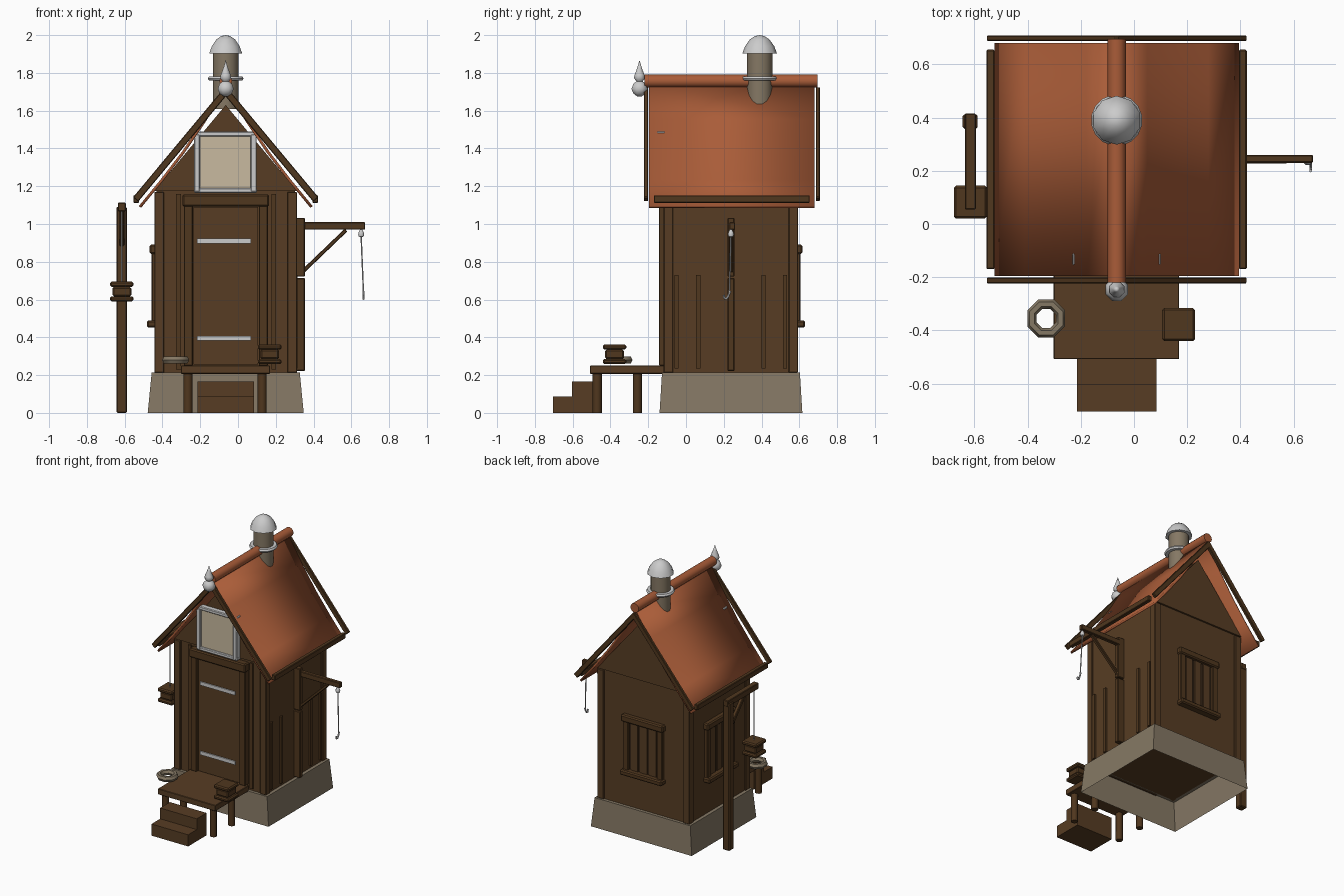
import bpy, bmesh, math
from mathutils import Vector

if "Cube" in bpy.data.objects:
    bpy.data.objects.remove(bpy.data.objects["Cube"])


def material(name, r, g, b):
    m = bpy.data.materials.new(name)
    m.diffuse_color = (r, g, b, 1)
    m.use_nodes = True
    m.node_tree.nodes["Principled BSDF"].inputs["Base Color"].default_value = m.diffuse_color
    return m


WOOD = material("wood brown", 0.095, 0.046, 0.017)
TRIM = material("dark wood", 0.080, 0.038, 0.013)
ROOF = material("roof rust", 0.40, 0.108, 0.040)
STONE = material("stone", 0.235, 0.188, 0.128)
METAL = material("pale metal", 0.60, 0.60, 0.60)
CREAM = material("cream panel", 0.58, 0.49, 0.35)
DARK = material("dark pane", 0.035, 0.018, 0.008)

CX, CY = -0.065, 0.238  # house centre


def finish(name, bm, mat, smooth=None, bevel=0):
    bmesh.ops.recalc_face_normals(bm, faces=bm.faces)
    me = bpy.data.meshes.new(name)
    bm.to_mesh(me)
    bm.free()
    me.materials.append(mat)
    ob = bpy.data.objects.new(name, me)
    bpy.context.collection.objects.link(ob)
    if bevel:
        b = ob.modifiers.new("bevel", 'BEVEL')
        b.width = bevel
        b.segments = 1
    if smooth:
        bpy.ops.object.select_all(action='DESELECT')
        ob.select_set(True)
        bpy.context.view_layer.objects.active = ob
        bpy.ops.object.shade_smooth_by_angle(angle=math.radians(smooth))
    return ob


def beam(name, p, q, w, h, mat, bevel=0.004):
    """Rectangular bar from p to q: w across, h in the upright direction."""
    p, q = Vector(p), Vector(q)
    d = (q - p).normalized()
    side = Vector((1, 0, 0)) if abs(d.y) > 0.5 or abs(d.z) > 0.99 else Vector((0, 1, 0))
    up = d.cross(side).normalized()
    bm = bmesh.new()
    rings = [[bm.verts.new(e + side * (a * w / 2) + up * (b * h / 2))
              for a, b in ((-1, -1), (1, -1), (1, 1), (-1, 1))] for e in (p, q)]
    for r in rings:
        bm.faces.new(r)
    for i in range(4):
        j = (i + 1) % 4
        bm.faces.new((rings[0][i], rings[0][j], rings[1][j], rings[1][i]))
    return finish(name, bm, mat, bevel=bevel)


def box(name, x0, x1, y0, y1, z0, z1, mat, bevel=0):
    c = (x0 + x1) / 2, (y0 + y1) / 2
    return beam(name, (*c, z0), (*c, z1), x1 - x0, y1 - y0, mat, bevel)


def lathe(name, x, y, profile, n, mat, smooth=50):
    """Turn (radius, height) pairs around an upright axis."""
    bm = bmesh.new()
    rings = [[bm.verts.new((x + r * math.cos(t), y + r * math.sin(t), z))
              for t in (2 * math.pi * (k + 0.5) / n for k in range(n))] for r, z in profile]
    closed = profile[0] == profile[-1]
    for a, b in zip(rings, rings[1:]):
        for i in range(n):
            j = (i + 1) % n
            bm.faces.new((a[i], a[j], b[j], b[i]))
    if not closed:
        bm.faces.new(rings[0])
        bm.faces.new(rings[-1])
    bmesh.ops.remove_doubles(bm, verts=bm.verts, dist=1e-5)
    return finish(name, bm, mat, smooth)


def rod(name, p, q, r, n, mat):
    """Round bar between two points."""
    p, q = Vector(p), Vector(q)
    bm = bmesh.new()
    bmesh.ops.create_cone(bm, cap_ends=True, segments=n, radius1=r, radius2=r, depth=(q - p).length)
    rot = (q - p).to_track_quat('Z', 'Y')
    for v in bm.verts:
        v.co = rot @ v.co + (p + q) / 2
    return finish(name, bm, mat, 50)


def crate(name, x, y, z):
    for part, r, a, b in (("bottom", 0.062, 0, 0.027), ("body", 0.05, 0.027, 0.077), ("lid", 0.062, 0.077, 0.105)):
        box(f"{name}_{part}", x - r, x + r, y - r, y + r, z + a, z + b, TRIM, 0.008)


# Flared stone base, open underneath
bm = bmesh.new()
rings = [[bm.verts.new((CX + sx * hx, CY + sy * hy, z)) for sx, sy in ((-1, -1), (1, -1), (1, 1), (-1, 1))]
         for hx, hy, z in ((0.413, 0.378, 0), (0.392, 0.365, 0.213))]
for i in range(4):
    j = (i + 1) % 4
    bm.faces.new((rings[0][i], rings[0][j], rings[1][j], rings[1][i]))
bm.faces.new(rings[1])
finish("stone_base", bm, STONE)

# House body with gables
Y0, Y1 = -0.105, 0.58
bm = bmesh.new()
pts = [(-0.367, 0.212), (0.367, 0.212), (0.367, 1.175), (0, 1.625), (-0.367, 1.175)]
face = bm.faces.new([bm.verts.new((CX + x, Y0, z)) for x, z in pts])
ext = bmesh.ops.extrude_face_region(bm, geom=[face])
bmesh.ops.translate(bm, vec=(0, Y1 - Y0, 0), verts=[v for v in ext["geom"] if isinstance(v, bmesh.types.BMVert)])
bm.faces.new([v for v in face.verts]) if not face.is_valid else None
finish("house_walls", bm, WOOD)

# Gable cladding, corner posts and wall battens
for y, tag in ((Y0 - 0.006, "front"), (Y1 + 0.006, "back")):
    bm = bmesh.new()
    f = bm.faces.new([bm.verts.new((CX + x, y - 0.007, z)) for x, z in ((-0.378, 1.175), (0.378, 1.175), (0, 1.63))])
    g = bmesh.ops.extrude_face_region(bm, geom=[f])
    bmesh.ops.translate(bm, vec=(0, 0.014, 0), verts=[v for v in g["geom"] if isinstance(v, bmesh.types.BMVert)])
    finish(tag + "_gable", bm, WOOD)
for sx in (-1, 1):
    for y in (-0.093, 0.568):
        x = CX + sx * 0.352
        box("corner_post", x - 0.026, x + 0.026, y - 0.025, y + 0.025, 0.213, 1.17, WOOD, 0.004)
for x in (-0.315, 0.19):
    box("front_batten", x - 0.012, x + 0.012, -0.118, -0.10, 0.23, 1.16, TRIM)
for y in (-0.05, 0.065, 0.41, 0.525):
    box("side_batten", 0.295, 0.315, y - 0.011, y + 0.011, 0.235, 0.73, TRIM)

# Sagging roof shell
slope = [(0, 1.745), (0.115, 1.555), (0.23, 1.385), (0.345, 1.235), (0.46, 1.095)]
prof = [(-x, z) for x, z in slope[:0:-1]] + slope
bm = bmesh.new()
rows = [[bm.verts.new((CX + x, y, z)) for x, z in prof] for y in (-0.195, 0.68)]
for i in range(len(prof) - 1):
    bm.faces.new((rows[0][i], rows[0][i + 1], rows[1][i + 1], rows[1][i]))
roof = finish("roof", bm, ROOF, 40)
s = roof.modifiers.new("thickness", 'SOLIDIFY')
s.thickness = 0.015
s.offset = -1 if roof.data.polygons[0].normal.z > 0 else 1
rod("ridge_cap", (CX, -0.22, 1.757), (CX, 0.695, 1.757), 0.034, 12, ROOF)

# Barge boards and eave beams
for sx in (-1, 1):
    for y in (-0.212, 0.698):
        beam("barge_board", (CX - sx * 0.01, y, 1.715), (CX + sx * 0.477, y, 1.13), 0.022, 0.036, TRIM)
    beam("eave_beam", (CX + sx * 0.474, -0.17, 1.132), (CX + sx * 0.474, 0.655, 1.132), 0.03, 0.04, TRIM)

# Roof finial
lathe("finial", CX, -0.246, [(0.012, 1.675), (0.035, 1.69), (0.046, 1.715), (0.036, 1.742), (0.018, 1.755),
      (0.032, 1.772), (0.028, 1.79), (0.012, 1.83), (0, 1.868)], 8, METAL)

# Chimney with collar and cap
lathe("chimney_pipe", CX, 0.39, [(0.068, 1.61), (0.068, 1.91)], 16, STONE)
lathe("chimney_collar", CX, 0.39, [(0.066, 1.76), (0.09, 1.76), (0.097, 1.77), (0.09, 1.782), (0.066, 1.782), (0.066, 1.76)], 16, METAL)
lathe("chimney_cap", CX, 0.39, [(0.092, 1.902), (0.078, 1.94), (0.052, 1.977), (0.025, 1.995), (0, 2.0)], 10, METAL)

# Loft hatch in the front gable
box("hatch_panel", -0.22, 0.09, -0.142, -0.11, 1.175, 1.475, CREAM)
for x in (-0.217, 0.083):
    box("hatch_side", x - 0.016, x + 0.016, -0.158, -0.11, 1.17, 1.475, METAL, 0.005)
for z in (1.177, 1.477):
    box("hatch_rail", -0.232, 0.1, -0.155, -0.11, z - 0.013, z + 0.013, METAL, 0.005)

# Door, frame and hinge straps
box("door", -0.235, 0.105, -0.128, -0.10, 0.255, 1.09, WOOD)
for x in (-0.263, 0.134):
    box("door_post", x - 0.024, x + 0.024, -0.143, -0.10, 0.25, 1.1, TRIM, 0.004)
box("door_lintel", -0.295, 0.165, -0.156, -0.10, 1.092, 1.157, TRIM, 0.008)
for z in (0.395, 0.91):
    box("hinge_strap", -0.217, 0.07, -0.136, -0.127, z - 0.013, z + 0.013, METAL)


# Windows on the back and left walls
def window(tag, place):
    def part(name, u0, u1, d0, d1, z0, z1, mat, bevel=0.004):
        box(f"{tag}_window_{name}", *place(u0, u1, d0, d1), z0, z1, mat, bevel)
    part("pane", -0.13, 0.13, -0.01, 0.004, 0.48, 0.85, DARK, 0)
    for u in (-0.14, 0.14):
        part("jamb", u - 0.022, u + 0.022, -0.01, 0.025, 0.48, 0.85, TRIM)
    for u in (-0.075, 0, 0.075):
        part("slat", u - 0.028, u + 0.028, -0.01, 0.011, 0.48, 0.85, WOOD, 0)
    part("lintel", -0.172, 0.172, -0.01, 0.036, 0.842, 0.892, TRIM, 0.008)
    part("sill", -0.172, 0.172, -0.01, 0.05, 0.452, 0.49, TRIM, 0.008)


window("back", lambda u0, u1, d0, d1: (CX + u0, CX + u1, Y1 + d0, Y1 + d1))
window("left", lambda u0, u1, d0, d1: (CX - 0.367 - d1, CX - 0.367 - d0, CY + u0, CY + u1))

# Deck, legs and steps
box("deck", -0.302, 0.17, -0.508, -0.115, 0.207, 0.25, WOOD, 0.003)
for x in (-0.265, 0.128):
    for y in (-0.47, -0.257):
        rod("deck_leg", (x, y, 0), (x, y, 0.21), 0.024, 8, TRIM)
box("lower_step", -0.215, 0.085, -0.705, -0.602, 0, 0.086, WOOD)
box("upper_step", -0.215, 0.085, -0.604, -0.49, 0, 0.166, WOOD)
crate("deck_crate", 0.168, -0.378, 0.258)

# Coiled rope ring beside the deck
lathe("rope_coil", -0.33, -0.355, [(0.058 + 0.019 * math.cos(t), 0.28 + 0.021 * math.sin(t))
      for t in (math.pi / 3 * (k % 6) for k in range(7))], 8, STONE)

# Crane on the right wall
box("crane_post", 0.3, 0.354, 0.22, 0.256, 0.722, 1.032, TRIM, 0.004)
box("wall_post", 0.3, 0.354, 0.22, 0.256, 0.222, 0.714, TRIM, 0.004)
beam("crane_arm", (0.34, 0.245, 0.99), (0.673, 0.245, 0.99), 0.03, 0.04, TRIM)
beam("crane_brace", (0.345, 0.24, 0.75), (0.572, 0.24, 0.968), 0.024, 0.02, TRIM)
lathe("crane_pulley", 0.652, 0.238, [(0, 0.928), (0.014, 0.934), (0.017, 0.946), (0.014, 0.957), (0.006, 0.972)], 8, METAL)
rod("crane_rope", (0.652, 0.238, 0.935), (0.664, 0.23, 0.64), 0.004, 6, METAL)
hook = [(0.664, 0.235, 0.645), (0.664, 0.226, 0.622), (0.664, 0.214, 0.604), (0.664, 0.203, 0.606), (0.664, 0.2, 0.625)]
for a, b in zip(hook, hook[1:]):
    rod("crane_hook", a, b, 0.006, 6, METAL)

# Hoist post on the left with hanging crate
box("hoist_post", -0.644, -0.588, 0.358, 0.412, 0, 1.09, TRIM, 0.006)
beam("hoist_arm", (-0.615, 0.415, 1.09), (-0.615, 0.055, 1.09), 0.042, 0.045, TRIM)
beam("hoist_brace", (-0.615, 0.37, 0.89), (-0.615, 0.2, 1.075), 0.026, 0.026, TRIM)
rod("hoist_rope", (-0.615, 0.082, 1.08), (-0.615, 0.082, 0.69), 0.004, 6, METAL)
crate("hanging_crate", -0.615, 0.082, 0.59)
